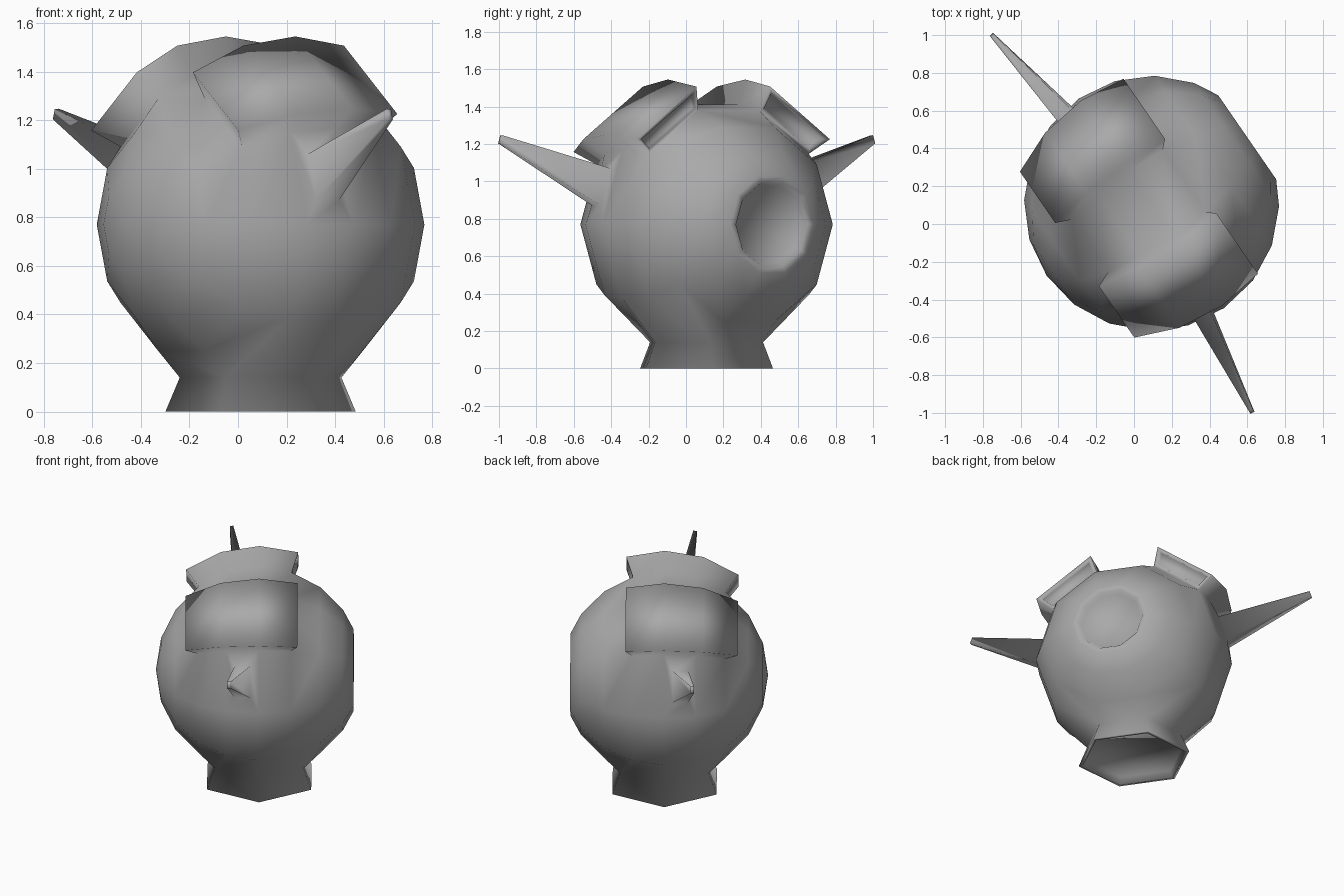
import bpy, bmesh
from math import sin, cos, acos, radians, copysign
from mathutils import Matrix

cube = bpy.data.objects.get("Cube")
if cube:
    bpy.data.objects.remove(cube)

R = 0.675            # body radius
SEGS, RINGS = 10, 10
TURN = radians(34.6)
CENTRE = (0.093, 0.11, 0.77)

bm = bmesh.new()


def extrude(faces):
    """Extrude a face region and return its new faces and vertices."""
    geom = bmesh.ops.extrude_face_region(bm, geom=faces)["geom"]
    new_faces = [g for g in geom if isinstance(g, bmesh.types.BMFace)]
    new_verts = [g for g in geom if isinstance(g, bmesh.types.BMVert)]
    return new_faces, new_verts


def inset(faces, thickness, depth=0.0):
    bm.normal_update()
    bmesh.ops.inset_region(bm, faces=faces, thickness=thickness,
                           depth=depth, use_even_offset=True)


# Body: coarse ball with its poles along local x
rings = []
for i in range(1, RINGS):
    t = radians(180 * i / RINGS)
    x, r = R * cos(t), R * sin(t)
    if i == 1:                      # flattened port end
        x, r = 0.615, 0.27
    rings.append([bm.verts.new((x, r * cos(radians(36 * j)), r * sin(radians(36 * j))))
                  for j in range(SEGS)])
pole = bm.verts.new((-R, 0, 0))
quad = {}
for i in range(RINGS - 2):
    for j in range(SEGS):
        k = (j + 1) % SEGS
        a, b = rings[i], rings[i + 1]
        quad[i + 1, j] = bm.faces.new((a[j], b[j], b[k], a[k]))
for j in range(SEGS):
    bm.faces.new((rings[-1][j], pole, rings[-1][(j + 1) % SEGS]))
port = bm.faces.new(rings[0])
bmesh.ops.recalc_face_normals(bm, faces=bm.faces[:])

# Port: flat rim and shallow recess
inset([port], 0.035)
inset([port], 0.02, -0.03)

# Brow plates: three quads raised on either side
for j in (1, 3):
    _, verts = extrude([quad[i, j] for i in (4, 5, 6)])
    for v in verts:
        v.co *= 0.815 / R

# Framed front ends of the brow plates
ends = [f for f in bm.faces if len(f.verts) == 4 and
        all(abs(acos(v.co.x / v.co.length) - radians(72)) < 0.01 for v in f.verts)]
for f in ends:
    inset([f], 0.022)
    inset([f], 0.006, -0.02)

# Spikes: narrowed root, then a long taper on either side
for j, side in ((0, 1), (4, -1)):
    face = quad[5, j]
    middle = face.calc_center_median()
    bm.normal_update()
    tip = Matrix.Translation((-0.19, side * 1.21, 0.455)).translation
    for target, scale in ((middle * 1.03, 0.5), (tip, 0.22)):
        centre = face.calc_center_median()
        faces, verts = extrude([face])
        face = faces[0]
        for v in verts:
            v.co = target + (v.co - centre) * scale

# Neck: six-sided flare with a hollow foot
def hexagon(verts, scale, z):
    for v in verts:
        mid = abs(v.co.x) < 0.05
        x = 0 if mid else copysign(0.34, v.co.x)
        y = copysign(0.394 if mid else 0.197, v.co.y)
        v.co = (x * scale, y * scale, z)


neck = [quad[4, 7], quad[5, 7]]
hexagon({v for f in neck for v in f.verts}, 0.85, 0.14 - CENTRE[2])
foot, verts = extrude(neck)
hexagon(verts, 1.0, -CENTRE[2])
inset(foot, 0.025)
inset(foot, 0.01, -0.05)

bmesh.ops.recalc_face_normals(bm, faces=bm.faces[:])
for f in bm.faces:
    f.smooth = True
bmesh.ops.transform(bm, verts=bm.verts[:],
                    matrix=Matrix.Translation(CENTRE) @ Matrix.Rotation(TURN, 4, 'Z'))

mesh = bpy.data.meshes.new("spiked_round_body")
bm.to_mesh(mesh)
bm.free()

# Single grey finish
grey = bpy.data.materials.new("plain_grey")
grey.use_nodes = True
colour = (0.4, 0.4, 0.4, 1)
grey.diffuse_color = colour
grey.node_tree.nodes["Principled BSDF"].inputs["Base Color"].default_value = colour
mesh.materials.append(grey)
body = bpy.data.objects.new("spiked_round_body", mesh)
bpy.context.collection.objects.link(body)
